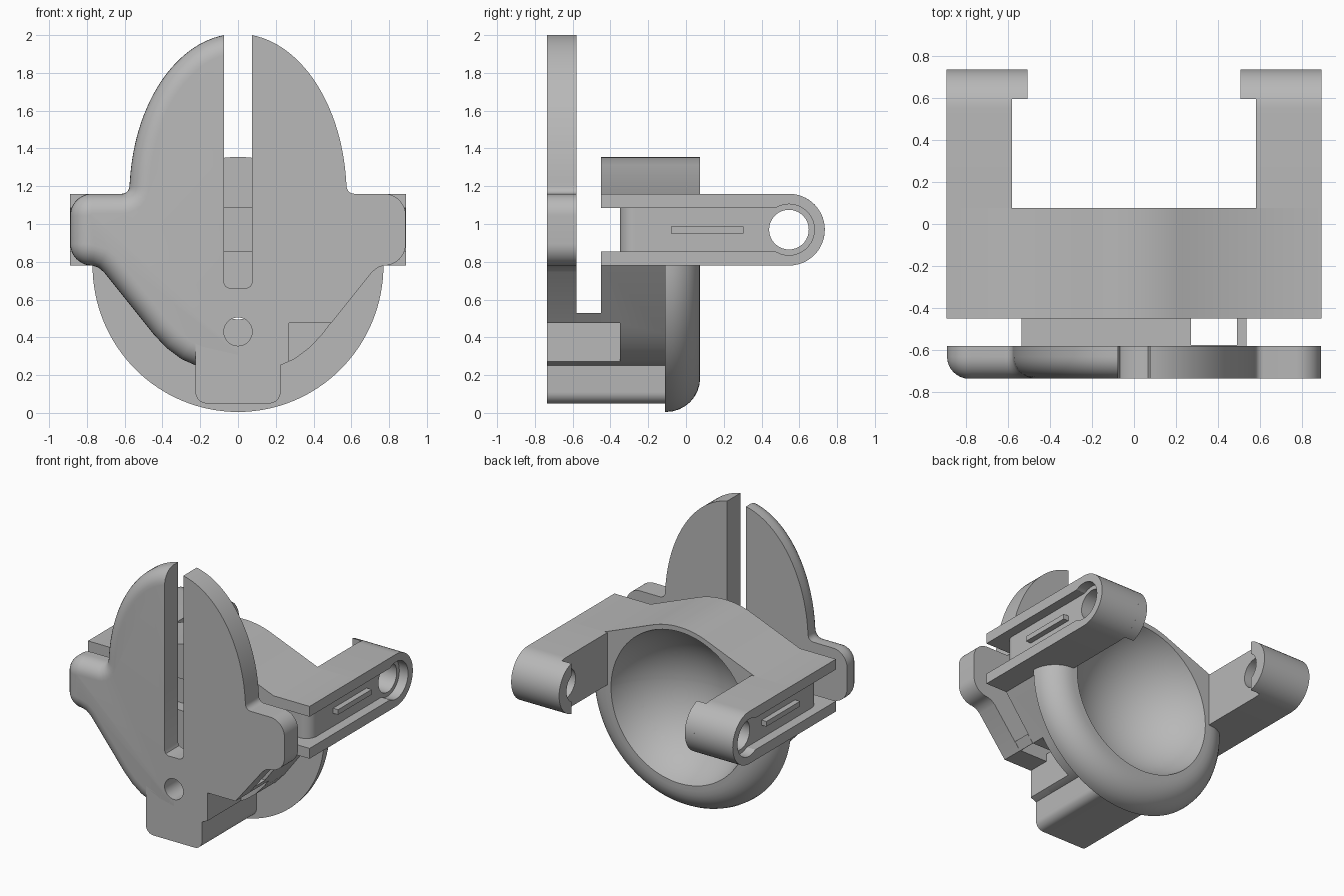
import bpy, bmesh
from math import cos, sin, radians
from mathutils import Vector

old = bpy.data.objects.get("Cube")
if old:
    bpy.data.objects.remove(old, do_unlink=True)

grey = bpy.data.materials.new("plain grey")
grey.use_nodes = True
grey.diffuse_color = (0.48, 0.48, 0.48, 1)
grey.node_tree.nodes["Principled BSDF"].inputs["Base Color"].default_value = grey.diffuse_color


def arc(cx, cy, rx, ry, start, end, n=12):
    angles = [radians(start + (end - start) * i / n) for i in range(n + 1)]
    return [(cx + rx * cos(a), cy + ry * sin(a)) for a in angles]


def mirrored(pts):
    return pts + [(-x, z) for x, z in reversed(pts)]


def add_object(name, bm):
    bmesh.ops.recalc_face_normals(bm, faces=bm.faces[:])
    mesh = bpy.data.meshes.new(name)
    bm.to_mesh(mesh)
    bm.free()
    mesh.materials.append(grey)
    obj = bpy.data.objects.new(name, mesh)
    bpy.context.scene.collection.objects.link(obj)
    return obj


def prism(name, pts, axis, start, end, round_edge=0, keep=None):
    """Extrude a profile along an axis, optionally rounding edges of the starting cap."""
    place = {"X": lambda p, t: (t, p[0], p[1]),
             "Y": lambda p, t: (p[0], t, p[1]),
             "Z": lambda p, t: (p[0], p[1], t)}[axis]
    bm = bmesh.new()
    cap = bm.faces.new([bm.verts.new(place(p, start)) for p in pts])
    rim = list(cap.edges)
    shift = Vector(place((0, 0), end - start))
    # Keep the first cap and add the walls and the far cap
    first = list(cap.verts)
    second = [bm.verts.new(v.co + shift) for v in first]
    bm.faces.new(second[::-1])
    for i in range(len(first)):
        bm.faces.new((first[i - 1], first[i], second[i], second[i - 1]))
    bmesh.ops.recalc_face_normals(bm, faces=bm.faces[:])
    if round_edge:
        chosen = [e for e in rim if keep((e.verts[0].co + e.verts[1].co) / 2)]
        bmesh.ops.bevel(bm, geom=chosen, offset=round_edge, segments=8,
                        profile=0.5, affect="EDGES", clamp_overlap=False)
    return add_object(name, bm)


def box(name, x, y, z):
    return prism(name, [(x[0], y[0]), (x[1], y[0]), (x[1], y[1]), (x[0], y[1])], "Z", *z)


def cut(obj, *cutters):
    bpy.context.view_layer.objects.active = obj
    for cutter in cutters:
        mod = obj.modifiers.new("cut", "BOOLEAN")
        mod.operation = "DIFFERENCE"
        mod.solver = "EXACT"
        mod.object = cutter
        bpy.ops.object.modifier_apply(modifier=mod.name)


# Cutters
bm = bmesh.new()
bmesh.ops.create_uvsphere(bm, u_segments=96, v_segments=48, radius=0.578)
bmesh.ops.translate(bm, verts=bm.verts[:], vec=(0, 0.253, 0.77))
bowl = add_object("bowl_cutter", bm)
screw = prism("screw_hole_cutter", arc(0, 0.43, 0.075, 0.075, 0, 350, 35), "Y", -0.8, -0.255)
pocket = box("pocket_cutter", (0.27, 1), (-0.8, -0.35), (0, 0.475))
gap = box("gap_cutter", (0.27, 0.49), (-0.575, -0.45), (0.4, 0.6))
pivot = prism("pivot_cutter", arc(0.545, 0.97, 0.105, 0.105, 0, 350, 35), "X", -1, 1)
core = mirrored([(1, -0.6), (1, 0.2), (0.82, 0.2)] + arc(0.74, -0.27, 0.08, 0.08, 0, -90))
band = prism("band_groove_cutter", core, "Z", 0.855, 1.085)
cutters = [bowl, screw, pocket, gap, pivot, band]

# Front plate in two halves: the right one has a rounded front edge
lower_curve = [(0.45, 0.42), (0.38, 0.345), (0.30, 0.285), (0.22, 0.25)]
half = ([(0, 0.66), (0.045, 0.66), (0.066, 0.67), (0.075, 0.69)]
        + arc(0, 1.15, 0.575, 0.857, 82.5, 5, 28)
        + arc(0.615, 1.2, 0.04, 0.04, 180, 270, 6)
        + arc(0.773, 1.045, 0.115, 0.115, 90, 0)
        + arc(0.773, 0.895, 0.115, 0.115, 0, -90)
        + [(0.74, 0.77), (0.71, 0.745)] + lower_curve + [(0, 0.2)])
plate_left = prism("front_plate_left", half, "Y", -0.735, -0.58)
plate_right = prism("front_plate_right", [(-x, z) for x, z in half], "Y", -0.735, -0.58,
                    0.105, lambda m: m.x < -0.08)
cut(plate_left, screw, pocket)
cut(plate_right, screw)

# Tapered mount behind the plate, and the low bridge joining them
mount = prism("mount", mirrored([(0.72, 0.78)] + lower_curve), "Y", -0.45, -0.11)
cut(mount, bowl, screw, pocket)
bridge = prism("bridge", mirrored([(0.535, 0.53)] + lower_curve), "Y", -0.6, -0.45)
cut(bridge, screw, pocket, gap)

# Foot with rounded lower corners
foot_side = [(0.225, 0.45)] + arc(0.165, 0.11, 0.06, 0.06, 0, -90, 8)
foot = prism("foot", mirrored(foot_side), "Y", -0.735, -0.1)
cut(foot, bowl, screw)

# Half ring around the bowl, rounded at the back
ring = prism("bowl_ring", arc(0, 0.78, 0.77, 0.775, 180, 360, 64), "Y", 0.075, -0.11,
             0.18, lambda m: m.z < 0.779)
cut(ring, bowl)

# Arched body
arch = [(0.89, 0.78), (0.89, 1.16), (0.6, 1.16)] + arc(0, 0.77, 0.585, 0.585, 67, 90, 10)[:-1]
body = prism("body", mirrored(arch), "Y", -0.45, 0.075)
cut(body, bowl, band)

# Arms with side grooves, ribs and pivot bosses
for side, s in (("left", 1), ("right", -1)):
    arm = prism("arm_" + side, [(0.075, 0.78)] + arc(0.545, 0.97, 0.19, 0.19, -90, 90, 24)
                + [(0.075, 1.16)], "X", 0.58 * s, 0.89 * s)
    groove = box("groove_cutter_" + side, (0.82 * s, s), (0, 0.5), (0.855, 1.085))
    recess = prism("recess_cutter_" + side, arc(0.545, 0.97, 0.135, 0.135, 0, 350, 35),
                   "X", 0.82 * s, s)
    cut(arm, groove, recess, pivot)
    cutters += [groove, recess]
    boss = prism("pivot_boss_" + side, arc(0.545, 0.97, 0.19, 0.19, -75, 75, 24),
                 "X", 0.505 * s, 0.58 * s)
    cut(boss, pivot)
    box("rib_" + side, (0.8 * s, 0.86 * s), (-0.08, 0.305), (0.95, 0.987))

for cutter in cutters:
    bpy.data.objects.remove(cutter, do_unlink=True)

# Smooth shading on curves, sharp corners elsewhere
bpy.ops.object.select_all(action="DESELECT")
for obj in bpy.context.scene.objects:
    if obj.type == "MESH" and grey.name in obj.data.materials:
        obj.select_set(True)
        bpy.context.view_layer.objects.active = obj
bpy.ops.object.shade_smooth_by_angle(angle=radians(30))
